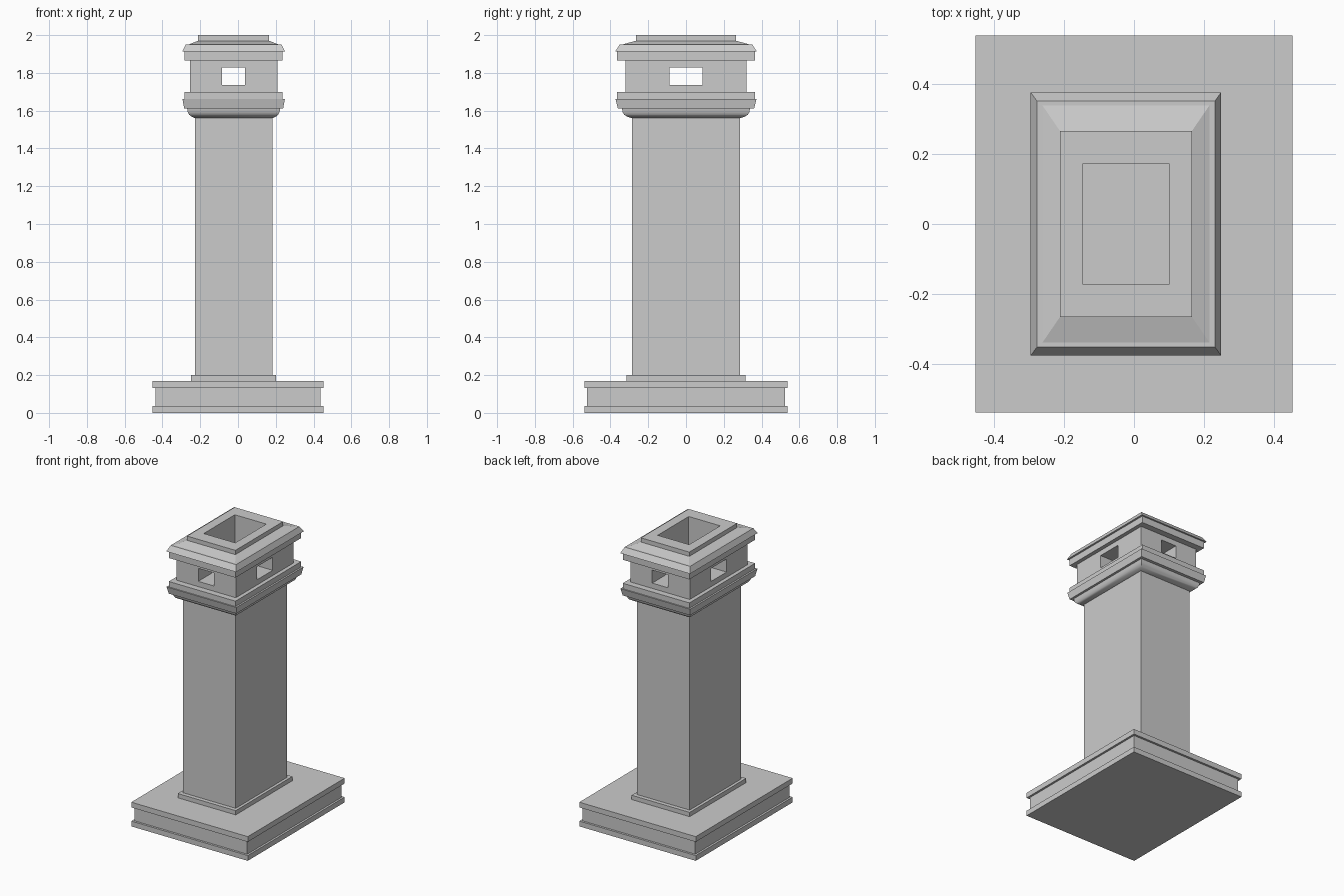
import bpy
import bmesh
import math

if "Cube" in bpy.data.objects:
    bpy.data.objects.remove(bpy.data.objects["Cube"], do_unlink=True)

stone = bpy.data.materials.new("grey stone")
stone.use_nodes = True
GREY = (0.6, 0.6, 0.6, 1)
stone.diffuse_color = GREY
stone.node_tree.nodes["Principled BSDF"].inputs["Base Color"].default_value = GREY

STACK_X = -0.023  # the stack stands slightly off the middle of its base


def loft(name, rings, x=STACK_X):
    """Stack of rectangles (half width, half depth, height), closed at both ends."""
    bm = bmesh.new()
    loops = [[bm.verts.new((x + sx * hx, sy * hy, z))
              for sx, sy in ((-1, -1), (1, -1), (1, 1), (-1, 1))]
             for hx, hy, z in rings]
    for low, high in zip(loops, loops[1:]):
        for i in range(4):
            j = (i + 1) % 4
            bm.faces.new((low[i], low[j], high[j], high[i]))
    bm.faces.new(loops[0][::-1])
    bm.faces.new(loops[-1])
    bmesh.ops.recalc_face_normals(bm, faces=bm.faces[:])
    mesh = bpy.data.meshes.new(name)
    bm.to_mesh(mesh)
    bm.free()
    mesh.materials.append(stone)
    obj = bpy.data.objects.new(name, mesh)
    bpy.context.collection.objects.link(obj)
    return obj


def block(name, hx, hy, z0, z1, x=STACK_X):
    return loft(name, [(hx, hy, z0), (hx, hy, z1)], x)


def activate(obj):
    bpy.ops.object.select_all(action="DESELECT")
    obj.select_set(True)
    bpy.context.view_layer.objects.active = obj


def cut(target, cutter):
    cutter.hide_render = True
    mod = target.modifiers.new("opening", "BOOLEAN")
    mod.operation = "DIFFERENCE"
    mod.solver = "EXACT"
    mod.object = cutter
    activate(target)
    bpy.ops.object.modifier_apply(modifier=mod.name)
    bpy.data.objects.remove(cutter, do_unlink=True)


# Base: two slabs around a recessed core
block("base_bottom_slab", 0.4525, 0.538, 0, 0.037, 0)
block("base_core", 0.438, 0.523, 0.037, 0.133, 0)
block("base_top_slab", 0.4525, 0.538, 0.133, 0.17, 0)

# Plinth and shaft
block("plinth", 0.225, 0.314, 0.17, 0.2)
block("shaft", 0.205, 0.285, 0.2, 1.565)

# Cornice: rounded underside, flared slab, upper band
cove = loft("cornice_cove", [
    (0.205, 0.285, 1.56), (0.224, 0.312, 1.569), (0.236, 0.328, 1.579),
    (0.243, 0.336, 1.593), (0.246, 0.339, 1.612)])
activate(cove)
bpy.ops.object.shade_smooth_by_angle(angle=math.radians(35))
loft("cornice_slab", [(0.262, 0.361, 1.612), (0.271, 0.373, 1.662)])
block("cornice_band", 0.259, 0.365, 1.662, 1.7)

# Head: neck, band, sloped cap and top rim in one solid
head = loft("chimney_head", [
    (0.2315, 0.321, 1.7), (0.2315, 0.321, 1.865),
    (0.259, 0.365, 1.865), (0.259, 0.365, 1.912),
    (0.272, 0.376, 1.912), (0.254, 0.351, 1.95),
    (0.238, 0.338, 1.95), (0.188, 0.265, 1.97),
    (0.188, 0.265, 2.0)])

# Flue from the top and window openings through all four sides
cut(head, block("flue_cutter", 0.1225, 0.1725, 1.735, 2.1))
cut(head, block("front_window_cutter", 0.061, 0.6, 1.737, 1.828))
cut(head, block("side_window_cutter", 0.5, 0.087, 1.737, 1.828))
